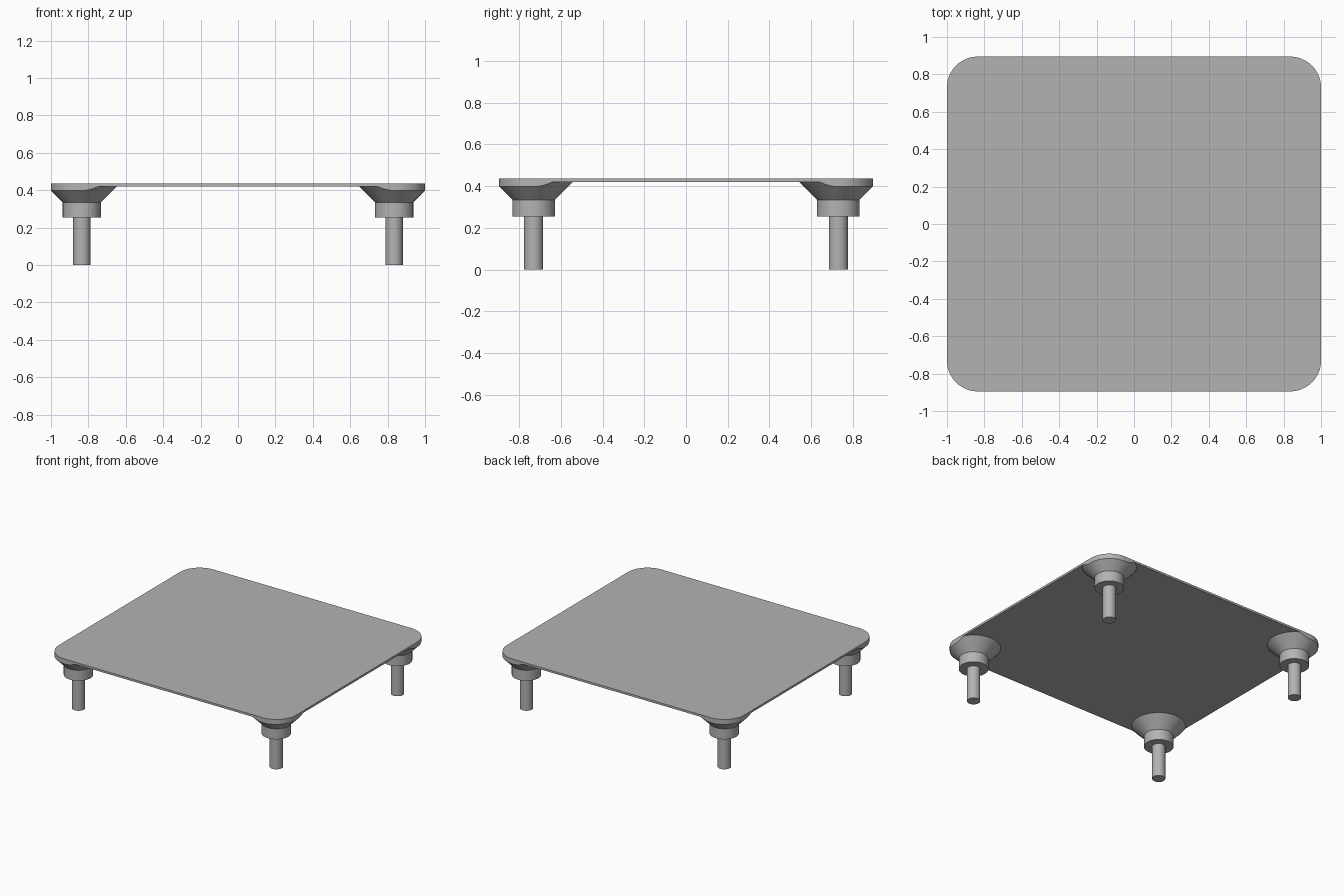
import bpy
import bmesh
from math import cos, sin, pi, radians
from mathutils import Matrix

HALF_X, HALF_Y, CORNER = 1.0, 0.895, 0.165
LEG_X, LEG_Y = HALF_X - CORNER, HALF_Y - CORNER
COLLAR_BOTTOM, FLARE_BOTTOM, PLATE_BOTTOM, TOP = 0.255, 0.335, 0.42, 0.436
PIN_R, COLLAR_R = 0.046, 0.102
SEGMENTS = 64

cube = bpy.data.objects.get("Cube")
if cube:
    bpy.data.objects.remove(cube, do_unlink=True)

grey = bpy.data.materials.new("plain grey")
grey.use_nodes = True
colour = (0.45, 0.45, 0.45, 1)
grey.diffuse_color = colour
grey.node_tree.nodes["Principled BSDF"].inputs["Base Color"].default_value = colour


def make_object(name, bm):
    bmesh.ops.recalc_face_normals(bm, faces=bm.faces)
    mesh = bpy.data.meshes.new(name)
    bm.to_mesh(mesh)
    bm.free()
    mesh.materials.append(grey)
    obj = bpy.data.objects.new(name, mesh)
    bpy.context.collection.objects.link(obj)
    return obj


def prism(name, outline, bottom, top):
    bm = bmesh.new()
    face = bm.faces.new([bm.verts.new((x, y, bottom)) for x, y in outline])
    side = bmesh.ops.extrude_face_region(bm, geom=[face])["geom"]
    moved = [v for v in side if isinstance(v, bmesh.types.BMVert)]
    bmesh.ops.translate(bm, verts=moved, vec=(0, 0, top - bottom))
    if not any(abs(f.calc_center_median().z - bottom) < 1e-6 for f in bm.faces):
        bm.faces.new([v for v in bm.verts if v not in moved])
    return make_object(name, bm)


def turned(name, profile, x, y):
    """Closed solid turned about z from (radius, height) points."""
    bm = bmesh.new()
    rings = [[bm.verts.new((x + r * cos(2 * pi * i / SEGMENTS),
                            y + r * sin(2 * pi * i / SEGMENTS), z))
              for i in range(SEGMENTS)] for r, z in profile]
    for low, high in zip(rings, rings[1:]):
        for i in range(SEGMENTS):
            j = (i + 1) % SEGMENTS
            bm.faces.new((low[i], low[j], high[j], high[i]))
    bm.faces.new(rings[0])
    bm.faces.new(rings[-1])
    return make_object(name, bm)


def combine(target, tool, operation):
    mod = target.modifiers.new(operation, "BOOLEAN")
    mod.operation, mod.solver, mod.object = operation, "EXACT", tool
    bpy.context.view_layer.objects.active = target
    bpy.ops.object.modifier_apply(modifier=mod.name)
    bpy.data.objects.remove(tool, do_unlink=True)


def smooth(obj):
    bpy.ops.object.select_all(action="DESELECT")
    obj.select_set(True)
    bpy.context.view_layer.objects.active = obj
    bpy.ops.object.shade_smooth_by_angle(angle=radians(30))


# Oversized slab, trimmed to the rounded outline once the flares are joined
slab_outline = [(-1.2, -1.1), (1.2, -1.1), (1.2, 1.1), (-1.2, 1.1)]
plate = prism("table_plate", slab_outline, PLATE_BOTTOM, TOP)

# Pins with collars, and the conical flares that meet the plate
corners = {"front_right": (-1, -1), "front_left": (1, -1),
           "back_left": (1, 1), "back_right": (-1, 1)}
rise = TOP - 0.006 - FLARE_BOTTOM
for place, (sx, sy) in corners.items():
    x, y = sx * LEG_X, sy * LEG_Y
    leg = turned(place + "_leg", [(PIN_R, 0), (PIN_R, COLLAR_BOTTOM),
                                  (COLLAR_R, COLLAR_BOTTOM), (COLLAR_R, FLARE_BOTTOM)], x, y)
    smooth(leg)
    flare = turned(place + "_flare", [(COLLAR_R, FLARE_BOTTOM),
                                      (COLLAR_R + rise, FLARE_BOTTOM + rise)], x, y)
    combine(plate, flare, "UNION")

# Rounded rectangle that trims plate and flares together
outline = []
steps = SEGMENTS // 4
for quarter, (sx, sy) in enumerate([(1, 1), (-1, 1), (-1, -1), (1, -1)]):
    for i in range(steps + 1):
        a = (quarter + i / steps) * pi / 2
        outline.append((sx * LEG_X + CORNER * cos(a), sy * LEG_Y + CORNER * sin(a)))
combine(plate, prism("outline_cutter", outline, 0.2, 0.6), "INTERSECT")
smooth(plate)
